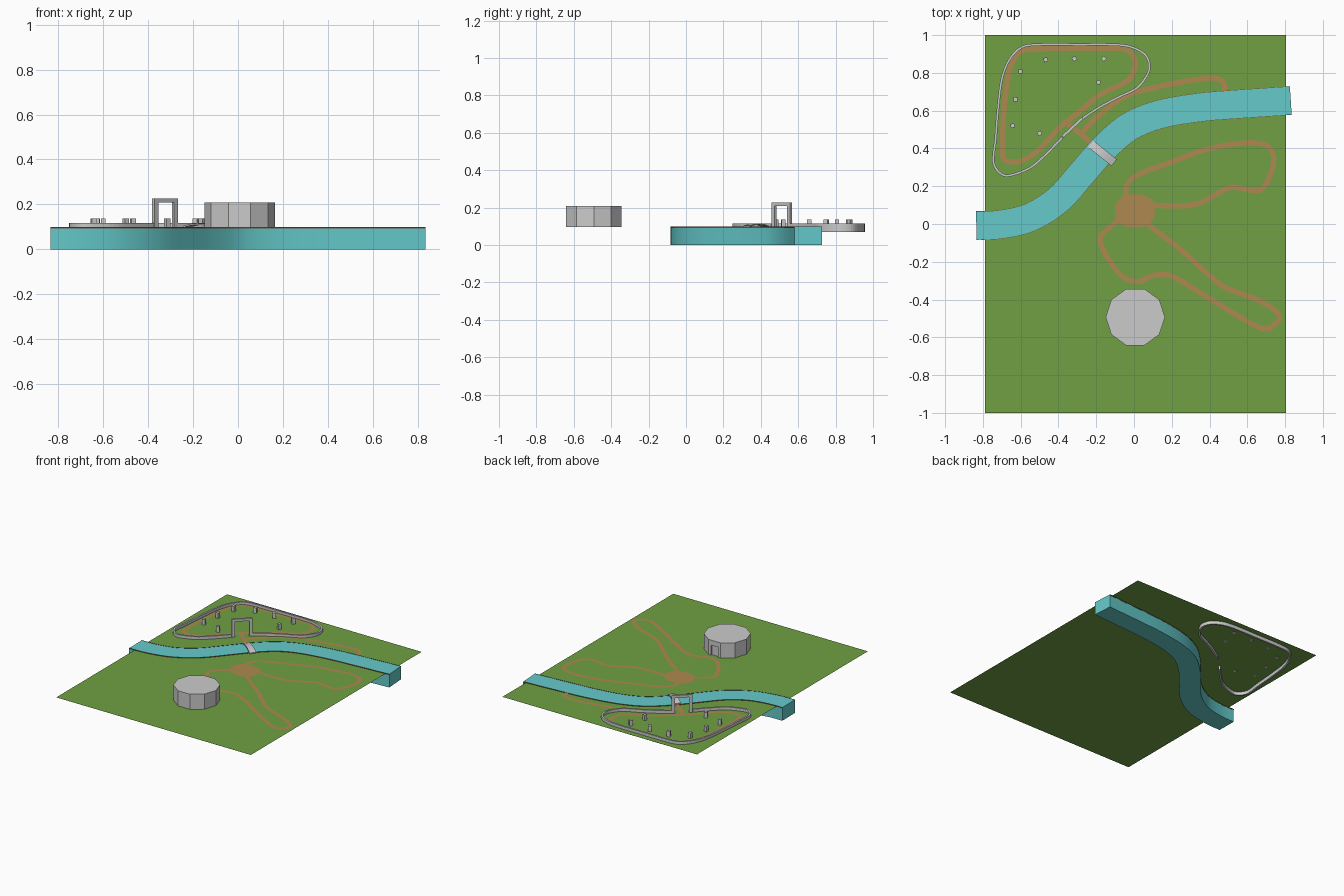
import bpy, bmesh, math
from mathutils import Vector, Matrix

if "Cube" in bpy.data.objects:
    bpy.data.objects.remove(bpy.data.objects["Cube"])

GROUND = 0.095


def material(name, rgb):
    m = bpy.data.materials.new(name)
    m.diffuse_color = (*rgb, 1)
    m.use_nodes = True
    m.node_tree.nodes["Principled BSDF"].inputs["Base Color"].default_value = m.diffuse_color
    return m


GRASS = material("grass", (0.16, 0.35, 0.055))
WATER = material("water", (0.13, 0.59, 0.60))
DIRT = material("dirt", (0.42, 0.25, 0.08))
BANK = material("bank", (0.18, 0.08, 0.03))


def finish(name, bm, mat=None):
    me = bpy.data.meshes.new(name)
    bm.to_mesh(me)
    bm.free()
    ob = bpy.data.objects.new(name, me)
    bpy.context.collection.objects.link(ob)
    if mat:
        me.materials.append(mat)
    return ob


def spline(pts, closed=False, steps=5):
    # Catmull-Rom curve through the points
    p = [Vector(q) for q in pts]
    n = len(p)
    get = (lambda i: p[i % n]) if closed else (lambda i: p[max(0, min(n - 1, i))])
    out = []
    for i in range(n if closed else n - 1):
        a, b, c, d = (get(i + k) for k in (-1, 0, 1, 2))
        for s in range(steps):
            t = s / steps
            out.append(0.5 * (2 * b + (c - a) * t + (2 * a - 5 * b + 4 * c - d) * t * t
                              + (3 * b - a - 3 * c + d) * t ** 3))
    return out if closed else out + [p[-1]]


def sweep(name, path, width, z0, z1, mat=None, closed=False, arch=0.0):
    # Rectangular section along a path; a flat strip when z0 equals z1
    n = len(path)
    solid = z1 - z0 > 1e-6
    bm = bmesh.new()
    rings = []
    for i, p in enumerate(path):
        a = path[(i - 1) % n] if closed else path[max(i - 1, 0)]
        b = path[(i + 1) % n] if closed else path[min(i + 1, n - 1)]
        t = (b - a).normalized()
        off = Vector((-t.y, t.x)) * width / 2
        lift = arch * math.sin(math.pi * i / (n - 1))
        r, l = p - off, p + off
        ring = [(r, z1), (l, z1)] + ([(l, z0), (r, z0)] if solid else [])
        rings.append([bm.verts.new((q.x, q.y, z + lift)) for q, z in ring])
    for i in range(n if closed else n - 1):
        a, b = rings[i], rings[(i + 1) % n]
        for k in range(4 if solid else 1):
            j = (k + 1) % len(a)
            bm.faces.new((a[k], b[k], b[j], a[j]))
    if solid:
        if not closed:
            bm.faces.new(rings[0])
            bm.faces.new(rings[-1])
        bmesh.ops.recalc_face_normals(bm, faces=bm.faces)
    return finish(name, bm, mat)


def box(name, centre, size, mat=None, angle=0):
    bm = bmesh.new()
    bmesh.ops.create_cube(bm, size=1, matrix=Matrix.Translation(centre)
                          @ Matrix.Rotation(angle, 4, 'Z') @ Matrix.Diagonal((*size, 1)))
    return finish(name, bm, mat)


# Ground sheet
bm = bmesh.new()
bm.faces.new([bm.verts.new((x, y, GROUND)) for x, y in
              ((-0.79, -1), (0.805, -1), (0.805, 1), (-0.79, 1))])
finish("ground", bm, GRASS)

# River channel with thin bank edges
river = spline([(-0.835, -0.008), (-0.71, -0.003), (-0.55, 0.035), (-0.40, 0.13), (-0.27, 0.275),
                (-0.155, 0.405), (-0.025, 0.515), (0.135, 0.58), (0.345, 0.617), (0.56, 0.635),
                (0.83, 0.653)])
ob = sweep("river", river, 0.148, 0.0, 0.098, WATER)
bpy.context.view_layer.objects.active = ob
ob.select_set(True)
bpy.ops.object.shade_smooth_by_angle(angle=math.radians(30))
ob.select_set(False)
for side, name in ((1, "bank_north"), (-1, "bank_south")):
    edge = []
    for i, p in enumerate(river):
        t = (river[min(i + 1, len(river) - 1)] - river[max(i - 1, 0)]).normalized()
        edge.append(p + Vector((-t.y, t.x)) * 0.0745 * side)
    sweep(name, edge, 0.002, 0.092, 0.0995, BANK)

# Dirt trails
trails = {
    "enclosure_trail": (True, [
        (-0.695, 0.37), (-0.695, 0.50), (-0.68, 0.685), (-0.65, 0.845), (-0.595, 0.915),
        (-0.50, 0.928), (-0.29, 0.93), (-0.13, 0.93), (-0.035, 0.92), (0.005, 0.86),
        (-0.015, 0.78), (-0.075, 0.735), (-0.18, 0.685), (-0.29, 0.595), (-0.395, 0.51),
        (-0.50, 0.395), (-0.595, 0.335), (-0.66, 0.33), (-0.685, 0.34)]),
    "gate_trail": (False, [(-0.365, 0.545), (-0.21, 0.415)]),
    "riverside_trail": (False, [
        (-0.28, 0.48), (-0.18, 0.58), (-0.05, 0.675), (0.08, 0.715), (0.24, 0.75),
        (0.37, 0.77), (0.44, 0.77), (0.475, 0.745), (0.48, 0.70)]),
    "east_trail": (False, [
        (-0.045, 0.12), (-0.035, 0.21), (0.03, 0.265), (0.19, 0.325), (0.35, 0.385),
        (0.505, 0.42), (0.64, 0.43), (0.715, 0.405), (0.74, 0.34), (0.715, 0.245),
        (0.675, 0.185), (0.61, 0.18), (0.52, 0.195), (0.44, 0.16), (0.345, 0.11),
        (0.24, 0.095), (0.09, 0.10)]),
    "south_trail": (False, [
        (-0.08, 0.02), (-0.155, -0.04), (-0.18, -0.085), (-0.15, -0.16), (-0.105, -0.23),
        (-0.05, -0.285), (0.02, -0.305), (0.08, -0.28), (0.145, -0.267), (0.215, -0.283),
        (0.345, -0.36), (0.505, -0.46), (0.64, -0.537), (0.705, -0.555), (0.75, -0.527),
        (0.77, -0.49), (0.73, -0.445), (0.64, -0.395), (0.48, -0.335), (0.375, -0.25),
        (0.24, -0.13), (0.07, 0.0)]),
}
for name, (closed, pts) in trails.items():
    sweep(name, spline(pts, closed), 0.028, 0.098, 0.098, DIRT, closed)

# Rounded dirt clearing where the trails meet
bm = bmesh.new()
ring = []
for i in range(24):
    c, s = math.cos(i * math.tau / 24), math.sin(i * math.tau / 24)
    ring.append(bm.verts.new((0.005 + 0.106 * math.copysign(abs(c) ** 0.8, c),
                              0.07 + 0.088 * math.copysign(abs(s) ** 0.8, s), 0.0985)))
bm.faces.new(ring)
finish("clearing", bm, DIRT)

# Low wall around the enclosure, open at the gate
wall = [(-0.378, 0.46), (-0.475, 0.36), (-0.555, 0.295), (-0.66, 0.257), (-0.71, 0.27),
        (-0.741, 0.315), (-0.744, 0.36), (-0.733, 0.45), (-0.72, 0.61), (-0.70, 0.765),
        (-0.66, 0.87), (-0.595, 0.935), (-0.50, 0.95), (-0.29, 0.95), (-0.13, 0.95),
        (-0.025, 0.94), (0.055, 0.90), (0.081, 0.845), (0.07, 0.79), (0.015, 0.72),
        (-0.075, 0.675), (-0.18, 0.62), (-0.272, 0.56)]
sweep("enclosure_wall", spline(wall), 0.013, 0.07, 0.116)

# Gate frame: two posts and a lintel in one profile
bm = bmesh.new()
h, i, b, t = 0.071, 0.048, GROUND, 0.227
prof = [(-h, b), (-i, b), (-i, t - 0.018), (i, t - 0.018), (i, b), (h, b), (h, t), (-h, t)]
f = bm.faces.new([bm.verts.new((x, 0.0075, z)) for x, z in prof])
ext = bmesh.ops.extrude_face_region(bm, geom=[f])
bmesh.ops.translate(bm, vec=(0, -0.015, 0),
                    verts=[v for v in ext["geom"] if isinstance(v, bmesh.types.BMVert)])
bmesh.ops.recalc_face_normals(bm, faces=bm.faces)
bm.transform(Matrix.Translation((-0.325, 0.512, 0)) @ Matrix.Rotation(math.radians(43), 4, 'Z'))
finish("gate", bm)

# Standing stones inside the enclosure
for k, (x, y) in enumerate([(-0.60, 0.807), (-0.468, 0.87), (-0.315, 0.875), (-0.16, 0.875),
                            (-0.188, 0.75), (-0.627, 0.66), (-0.643, 0.52), (-0.50, 0.48)]):
    box(f"stone_{k + 1}", (x, y, 0.114), (0.022, 0.022, 0.044), angle=0.3 * k)

# Arched footbridge
a, c = Vector((-0.23, 0.425)), Vector((-0.105, 0.325))
sweep("footbridge", [a.lerp(c, k / 8) for k in range(9)], 0.045, 0.097, 0.104, arch=0.012)

# Ten-sided building with a recessed doorway facing the clearing
bm = bmesh.new()
bmesh.ops.create_cone(bm, cap_ends=True, segments=10, radius1=0.157, radius2=0.157, depth=0.112)
v0 = max(bm.verts, key=lambda v: v.co.x).co
bm.transform(Matrix.Translation((0.007, -0.493, 0.152))
             @ Matrix.Rotation(-math.atan2(v0.y, v0.x), 4, 'Z'))
house = finish("round_house", bm)
cutter = box("door_cutter", (0.007, -0.343, 0.125), (0.058, 0.024, 0.09))
cutter.hide_render = True
mod = house.modifiers.new("door", 'BOOLEAN')
mod.operation = 'DIFFERENCE'
mod.object = cutter
bpy.context.view_layer.objects.active = house
bpy.ops.object.modifier_apply(modifier=mod.name)
bpy.data.objects.remove(cutter)
